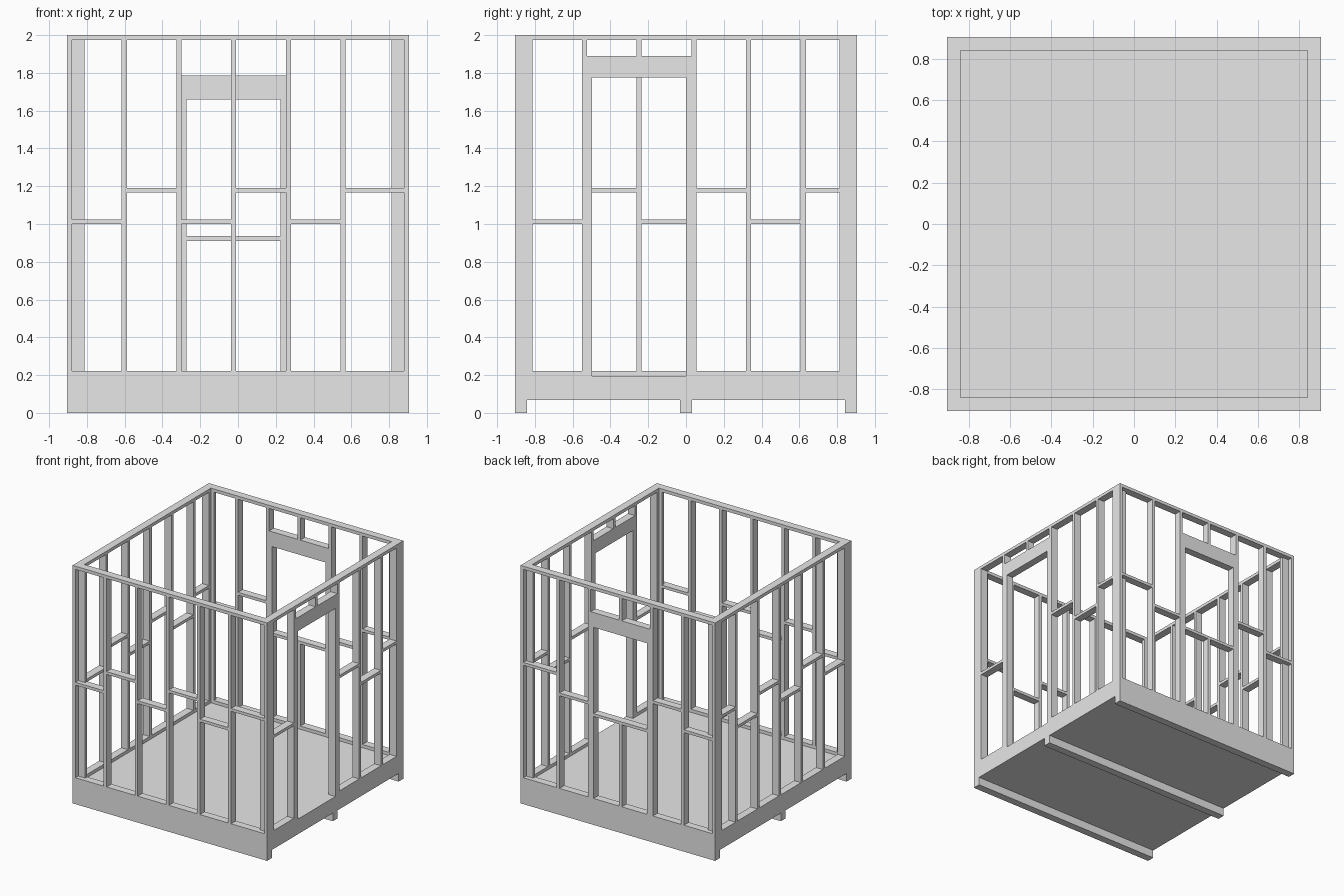
import bpy
import bmesh
from mathutils import Matrix, Vector

cube = bpy.data.objects.get("Cube")
if cube:
    bpy.data.objects.remove(cube, do_unlink=True)

HALF = 0.905          # half width of the footprint
DEPTH = 0.0645        # timber depth, equal to wall thickness
T = 0.027             # timber thickness
INNER = HALF - DEPTH
FLOOR, TOP = 0.195, 2.0
SKID_TOP = 0.068
SPACING = 0.2895      # stud centres
NOG_LOW, NOG_HIGH = 1.0, 1.167

grey = bpy.data.materials.new("plain_grey")
grey.use_nodes = True
grey.diffuse_color = (0.8, 0.8, 0.8, 1)
grey.node_tree.nodes["Principled BSDF"].inputs["Base Color"].default_value = (0.8, 0.8, 0.8, 1)


def box(name, lo, hi):
    """Axis-aligned timber between two corners."""
    lo, hi = Vector(lo), Vector(hi)
    bm = bmesh.new()
    bmesh.ops.create_cube(bm, size=1, matrix=Matrix.Translation((lo + hi) / 2)
                          @ Matrix.Diagonal((*(hi - lo), 1)))
    mesh = bpy.data.meshes.new(name)
    bm.to_mesh(mesh)
    bm.free()
    mesh.materials.append(grey)
    obj = bpy.data.objects.new(name, mesh)
    bpy.context.collection.objects.link(obj)
    return obj


def wall(name, along_x, side, half, opening=None, flat_corners=False):
    """Stud wall; opening = (king stud index, king stud index, header bottom, header top, sill bottom)."""

    def piece(part, u0, u1, z0, z1, d0=INNER, d1=HALF):
        v0, v1 = sorted((side * d0, side * d1))
        if along_x:
            box(f"{name}_{part}", (u0, v0, z0), (u1, v1, z1))
        else:
            box(f"{name}_{part}", (v0, u0, z0), (v1, u1, z1))

    def stud(part, u, z0=FLOOR + T, z1=TOP - T):
        piece(part, u - T / 2, u + T / 2, z0, z1)

    centres = [-half + T / 2 + SPACING * i for i in range(6)] + [half - T / 2]
    piece("top_plate", -half, half, TOP - T, TOP)
    a = b = -1
    sill = None
    if opening:
        a, b, head0, head1, sill = opening
        left, right = centres[a] + T / 2, centres[b] - T / 2
        middle = centres[a + 1]
        piece("header", left, right, head0, head1)
        for u in (left + T / 2, right - T / 2):
            stud("trimmer", u, FLOOR + T, head0)
        stud("upper_cripple", middle, head1)
        if sill:
            piece("sill", left + T, right - T, sill, sill + T * 0.9)
            stud("lower_cripple", middle, FLOOR + T, sill)

    # bottom plate, interrupted only by a doorway
    if opening and not sill:
        piece("bottom_plate", -half, left + T, FLOOR, FLOOR + T)
        piece("bottom_plate", right - T, half, FLOOR, FLOOR + T)
    else:
        piece("bottom_plate", -half, half, FLOOR, FLOOR + T)

    # full studs, skipping any inside the opening
    for i, u in enumerate(centres):
        if not a < i < b:
            stud("stud", u)

    # staggered blocking between studs
    for i in range(6):
        if not a <= i < b:
            z = NOG_HIGH if i % 2 else NOG_LOW
            piece("blocking", centres[i] + T / 2, centres[i + 1] - T / 2, z, z + T * 0.9)

    # flat backing studs at the corners
    if flat_corners:
        for s in (-1, 1):
            u0, u1 = sorted((s * (half - T), s * (half - T - DEPTH)))
            piece("corner_backing", u0, u1, FLOOR + T, TOP - T, INNER, INNER + T)


# floor platform on three skids
box("floor_platform", (-HALF, -HALF, SKID_TOP), (HALF, HALF, FLOOR))
for label, y in (("front", -HALF + DEPTH / 2), ("middle", 0), ("back", HALF - DEPTH / 2)):
    box(f"{label}_skid", (-HALF, y - DEPTH / 2, 0), (HALF, y + DEPTH / 2, SKID_TOP))

# walls: front and back run full width, sides fit between them
wall("front_wall", True, -1, HALF, flat_corners=True)
wall("back_wall", True, 1, HALF, opening=(2, 4, 1.66, 1.785, 0.911), flat_corners=True)
wall("left_wall", False, 1, INNER, opening=(1, 3, 1.775, 1.89, None))
wall("right_wall", False, -1, INNER)
